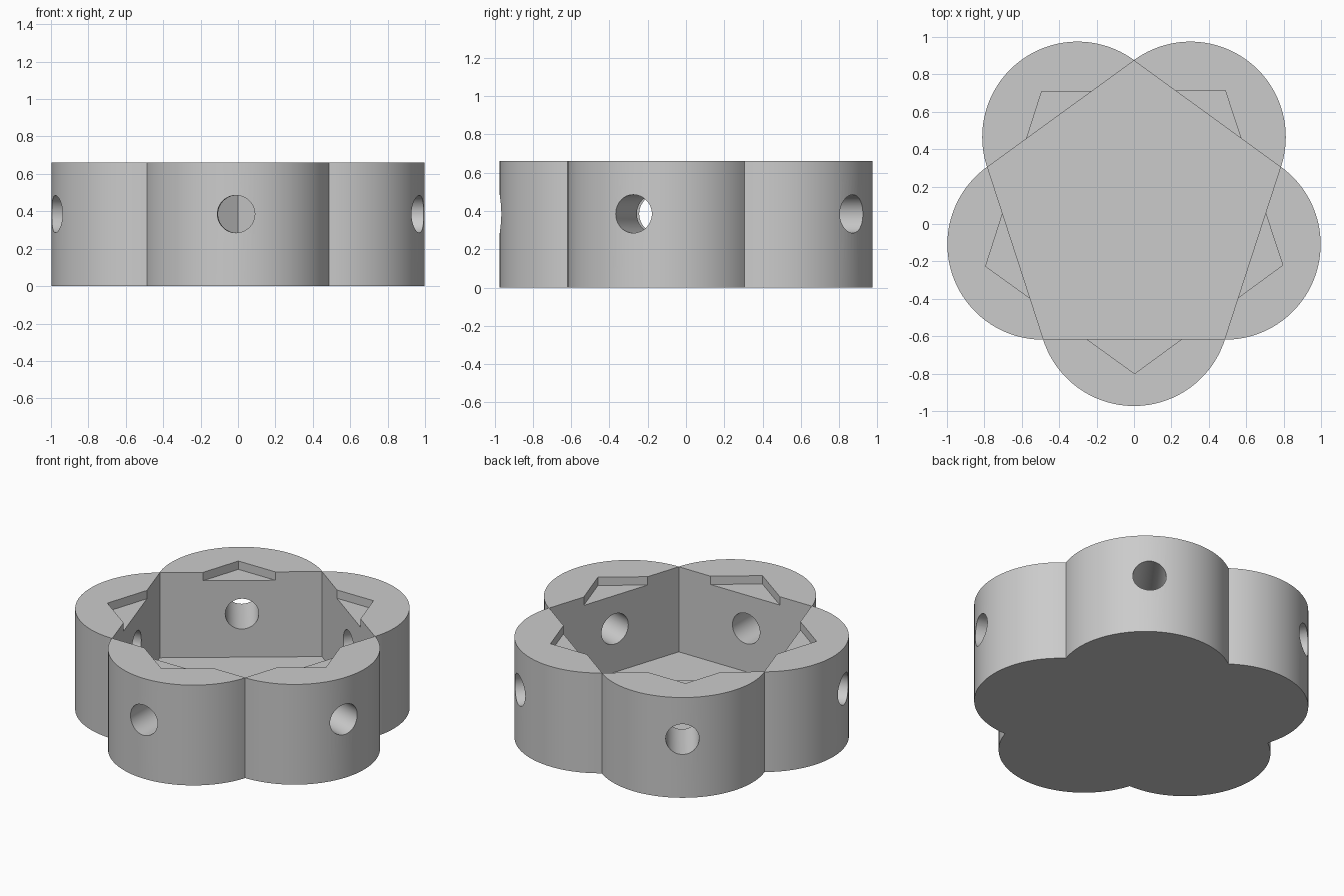
import bpy
from math import pi, sin, cos, atan2, sqrt, radians
from mathutils import Vector

cube = bpy.data.objects.get("Cube")
if cube:
    bpy.data.objects.remove(cube, do_unlink=True)

HEIGHT, FLOOR, RECESS = 0.66, 0.10, 0.055
CENTRE_Y = 0.05
LOBE_DIST, LOBE_R = 0.513, 0.51
HOLE_Z, HOLE_R = 0.385, 0.1
TURNS = [radians(-90 + 72 * k) for k in range(5)]

grey = bpy.data.materials.new("plain grey")
grey.use_nodes = True
colour = (0.6, 0.6, 0.6, 1)
grey.diffuse_color = colour
grey.node_tree.nodes["Principled BSDF"].inputs["Base Color"].default_value = colour


def prism(name, outline, z0, z1):
    """Upright prism over a counter-clockwise outline."""
    n = len(outline)
    verts = [(x, y, z) for z in (z0, z1) for x, y in outline]
    faces = [tuple(reversed(range(n))), tuple(range(n, 2 * n))]
    faces += [(i, (i + 1) % n, n + (i + 1) % n, n + i) for i in range(n)]
    mesh = bpy.data.meshes.new(name)
    mesh.from_pydata(verts, [], faces)
    mesh.materials.append(grey)
    obj = bpy.data.objects.new(name, mesh)
    bpy.context.collection.objects.link(obj)
    return obj


def pentagon(radius, offset, cy):
    return [(radius * cos(a + offset), cy + radius * sin(a + offset)) for a in TURNS]


def cut(body, cutter):
    cutter.hide_render = True
    mod = body.modifiers.new(cutter.name, 'BOOLEAN')
    mod.operation = 'DIFFERENCE'
    mod.solver = 'EXACT'
    mod.object = cutter
    bpy.ops.object.select_all(action='DESELECT')
    body.select_set(True)
    bpy.context.view_layer.objects.active = body
    bpy.ops.object.modifier_apply(modifier=mod.name)
    bpy.data.objects.remove(cutter, do_unlink=True)


# Five-lobed body: each lobe is an arc running between neighbouring valleys
half_gap = LOBE_DIST * sin(pi / 5)
valley = LOBE_DIST * cos(pi / 5) + sqrt(LOBE_R ** 2 - half_gap ** 2)
sweep = atan2(valley * sin(pi / 5), valley * cos(pi / 5) - LOBE_DIST)
STEPS = 48
outline = []
for a in TURNS:
    for i in range(STEPS):
        t = a - sweep + 2 * sweep * i / STEPS
        outline.append((LOBE_DIST * cos(a) + LOBE_R * cos(t),
                        CENTRE_Y + LOBE_DIST * sin(a) + LOBE_R * sin(t)))
body = prism("lobed_body", outline, 0, HEIGHT)

# Deep five-sided cavity with corners at the valleys
cut(body, prism("cavity_cutter", pentagon(valley - 0.003, pi / 5, CENTRE_Y), FLOOR, HEIGHT + 0.2))

# Shallow opposed pentagon leaves a triangular notch in each lobe's rim
cut(body, prism("notch_cutter", pentagon(0.835, 0.004, CENTRE_Y - 0.015), HEIGHT - RECESS, HEIGHT + 0.3))

# Round hole outward through each lobe
for a in TURNS:
    out = Vector((cos(a - 0.01), sin(a - 0.01), 0))
    bpy.ops.mesh.primitive_cylinder_add(
        vertices=48, radius=HOLE_R, depth=0.8,
        location=out * 0.85 + Vector((0, CENTRE_Y, HOLE_Z)),
        rotation=out.to_track_quat('Z', 'Y').to_euler())
    hole = bpy.context.object
    hole.name = "hole_cutter"
    hole.data.materials.append(grey)
    cut(body, hole)

bpy.ops.object.shade_smooth_by_angle(angle=radians(30))
